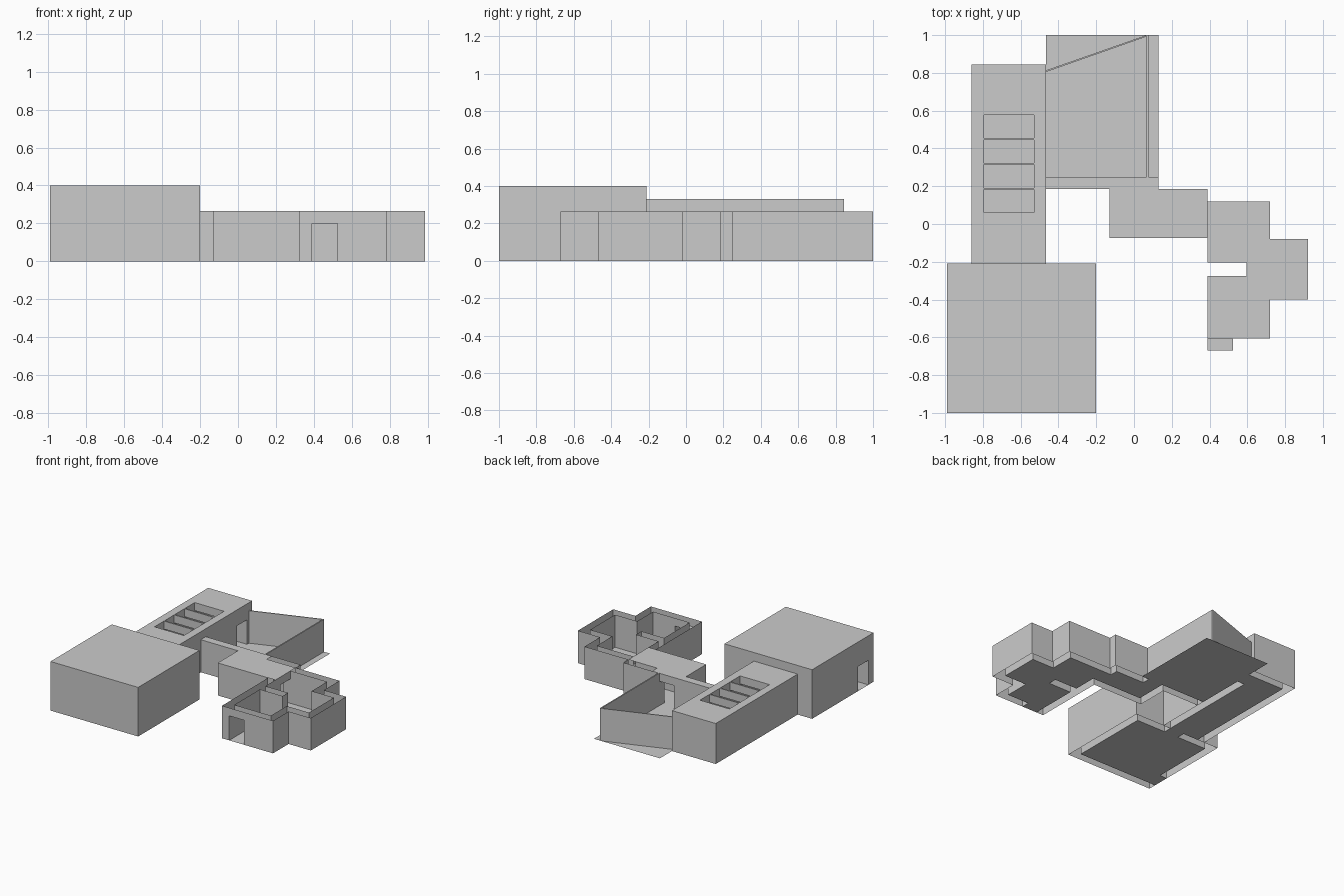
import bpy, bmesh
from mathutils import Vector

if "Cube" in bpy.data.objects:
    bpy.data.objects.remove(bpy.data.objects["Cube"])

H, DOOR = 0.265, 0.2   # low wall height, door height


def make(name, quads):
    bm = bmesh.new()
    for q in quads:
        bm.faces.new([bm.verts.new(p) for p in q])
    bmesh.ops.remove_doubles(bm, verts=bm.verts, dist=0.0001)
    me = bpy.data.meshes.new(name)
    bm.to_mesh(me)
    bm.free()
    ob = bpy.data.objects.new(name, me)
    bpy.context.collection.objects.link(ob)


def flat(x0, x1, y0, y1, z, up=True):
    q = [(x0, y0, z), (x1, y0, z), (x1, y1, z), (x0, y1, z)]
    return [q if up else q[::-1]]


def wall(p, q, h, door=None):
    """Vertical sheet facing right of p->q; door = (start, end) distances from p."""
    p, q = Vector(p), Vector(q)
    length = (q - p).length
    d = (q - p) / length

    def piece(a, b, z0, z1):
        s, e = p + d * a, p + d * b
        return [(*s, z0), (*e, z0), (*e, z1), (*s, z1)]
    if not door:
        return [piece(0, length, 0, h)]
    a, b = door
    out = [piece(a, b, DOOR, h)]
    if a > 0.001:
        out.append(piece(0, a, 0, h))
    if b < length - 0.001:
        out.append(piece(b, length, 0, h))
    return out


def run(pts, h, doors={}, closed=True):
    out = []
    n = len(pts)
    for i in range(n if closed else n - 1):
        out += wall(pts[i], pts[(i + 1) % n], h, doors.get(i))
    return out


def ccw(x0, x1, y0, y1):
    return [(x0, y0), (x1, y0), (x1, y1), (x0, y1)]


def cw(x0, x1, y0, y1):
    return [(x0, y0), (x0, y1), (x1, y1), (x1, y0)]


def doorway(name, x0, x1, y0, y1, along_y):
    """Lining of a door through a wall: threshold, lintel, two jambs."""
    q = flat(x0, x1, y0, y1, 0) + flat(x0, x1, y0, y1, DOOR, False)
    if along_y:
        q += wall((x0, y0), (x0, y1), DOOR) + wall((x1, y1), (x1, y0), DOOR)
    else:
        q += wall((x1, y0), (x0, y0), DOOR) + wall((x0, y1), (x1, y1), DOOR)
    make(name, q)


# Tall hall: outer shell, inner lining
make("hall_shell", run(ccw(-.99, -.2, -1, -.21), .4, {2: (.33, .46), 3: (.59, .725)})
     + flat(-.99, -.2, -1, -.21, .4))
make("hall_lining", run(cw(-.925, -.265, -.935, -.275), .335, {0: (0, .135), 1: (.265, .395)})
     + flat(-.925, -.265, -.935, -.275, 0) + flat(-.925, -.265, -.935, -.275, .335, False))
doorway("hall_entrance", -.99, -.925, -.935, -.80, False)
doorway("hall_to_gallery_door", -.66, -.53, -.275, -.21, True)

# Long gallery with four roof lights
sky = [(.06 + i * .1317, .06 + i * .1317 + .122) for i in range(4)]
outer = [(-.465, -.21), (-.465, .845), (-.86, .845), (-.86, -.21)]
make("gallery_shell", run(outer, .33, {0: (.86, .99)}, closed=False))
make("gallery_lining", run(cw(-.795, -.53, -.21, .78), H, {2: (0, .13), 3: (0, .13)})
     + flat(-.795, -.53, -.21, .78, 0))
roof = flat(-.86, -.795, -.21, .845, .33) + flat(-.53, -.465, -.21, .845, .33)
edges = [-.21] + [y for s in sky for y in s] + [.845]
for y0, y1 in zip(edges[::2], edges[1::2]):
    roof += flat(-.795, -.53, y0, y1, .33)
    roof += flat(-.795, -.53, y0, min(y1, .78), H, False)
make("gallery_roof", roof)
for i, (y0, y1) in enumerate(sky):
    ring = run(cw(-.795, -.53, y0, y1), 1)
    make(f"roof_light_{i + 1}", [[(x, y, H if z == 0 else .33) for x, y, z in q] for q in ring])
doorway("gallery_to_yard_door", -.53, -.465, .65, .78, False)

# Yard: floor plate, thin side wall, thin angled wall
make("yard_floor", flat(-.465, .13, .25, 1, 0))


def thin_wall(name, pts):
    q = run(pts, H)
    q.append([(x, y, H) for x, y in pts])
    q.append([(x, y, 0) for x, y in pts[::-1]])
    make(name, q)


thin_wall("yard_side_wall", ccw(.066, .076, .25, 1))
thin_wall("yard_angled_wall", [(-.465, .805), (.066, .992), (.066, 1), (-.465, .814)])
doorway("yard_to_passage_door", -.065, .065, .185, .25, True)

# Outer wall of the passage and the three open rooms
outline = [(-.465, .185), (-.13, .185), (-.13, -.075), (.325, -.075), (.325, -.67),
           (.785, -.67), (.785, -.47), (.985, -.47), (.985, -.015), (.785, -.015),
           (.785, .185), (.39, .185), (.39, .25), (-.465, .25)]
make("rooms_outer_wall", run(outline, H, {4: (.065, .2), 12: (.325, .455)}, closed=False))

# Passage roof and lining
make("passage_roof", flat(-.13, .39, -.075, .185, H) + flat(-.465, .13, .185, .25, H))
make("passage_lining", run(cw(-.065, .325, -.01, .185), H, {1: (0, .13), 2: (.065, .195)})
     + flat(-.065, .325, -.01, .185, 0))
doorway("passage_to_room_door", .325, .39, -.01, .12, False)

# Open rooms: inner walls and floors
inner = [(.39, .12), (.72, .12), (.72, -.08), (.92, -.08), (.92, -.4), (.72, -.4),
         (.72, -.605), (.39, -.605), (.39, -.275), (.595, -.275), (.595, -.205), (.39, -.205)]
make("rooms_inner_wall", run(inner, H, {6: (.195, .33), 11: (.195, .325)}))
make("rooms_floor", flat(.39, .72, -.205, .12, 0) + flat(.72, .92, -.4, -.08, 0)
     + flat(.39, .72, -.605, -.275, 0) + flat(.595, .72, -.275, -.205, 0))
doorway("front_entrance", .39, .525, -.67, -.605, True)
